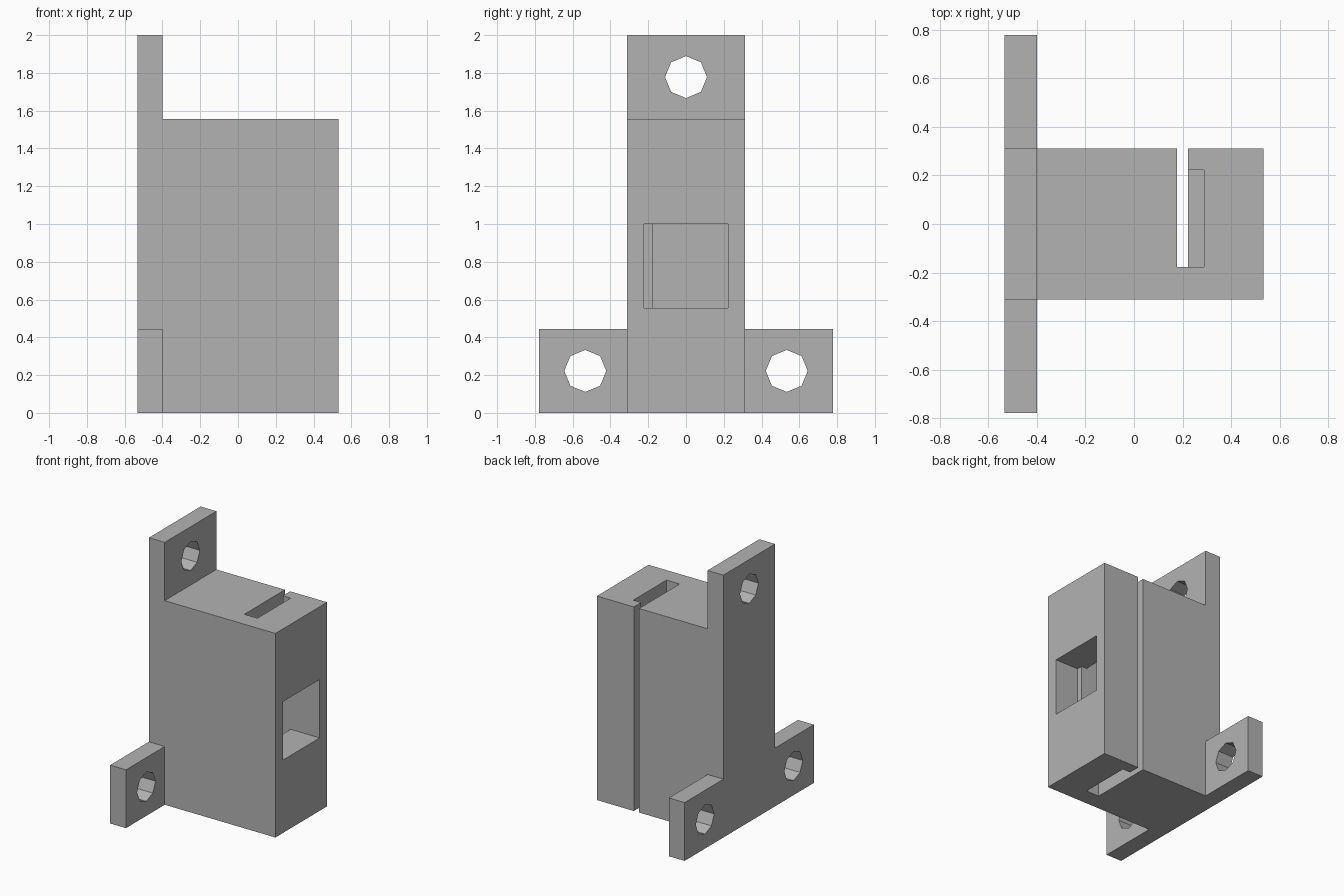
import bpy, bmesh, math
from mathutils import Matrix, Vector

old = bpy.data.objects.get("Cube")
if old:
    bpy.data.objects.remove(old, do_unlink=True)

S = 2 / 45  # one design step in scene units

grey = bpy.data.materials.new("plain grey")
grey.use_nodes = True
colour = (0.45, 0.45, 0.45, 1)
grey.diffuse_color = colour
grey.node_tree.nodes["Principled BSDF"].inputs["Base Color"].default_value = colour


def finish(name, bm):
    bmesh.ops.recalc_face_normals(bm, faces=bm.faces)
    bmesh.ops.scale(bm, vec=(S, S, S), verts=bm.verts)
    mesh = bpy.data.meshes.new(name)
    bm.to_mesh(mesh)
    bm.free()
    mesh.materials.append(grey)
    ob = bpy.data.objects.new(name, mesh)
    bpy.context.collection.objects.link(ob)
    return ob


def box(name, x, y, z):
    bm = bmesh.new()
    size = Vector((x[1] - x[0], y[1] - y[0], z[1] - z[0]))
    mid = Vector((sum(x), sum(y), sum(z))) / 2
    bmesh.ops.create_cube(bm, size=1, matrix=Matrix.Translation(mid) @ Matrix.Diagonal((*size, 1)))
    return finish(name, bm)


def hole(name, y, z):
    bm = bmesh.new()
    place = Matrix.Translation((-10.5, y, z)) @ Matrix.Rotation(math.pi / 2, 4, "Y")
    bmesh.ops.create_cone(bm, cap_ends=True, segments=8, radius1=2.5, radius2=2.5,
                          depth=5, matrix=place)
    return finish(name, bm)


def combine(target, tool, operation):
    mod = target.modifiers.new(tool.name, "BOOLEAN")
    mod.operation = operation
    mod.solver = "EXACT"
    mod.object = tool
    bpy.context.view_layer.objects.active = target
    bpy.ops.object.modifier_apply(modifier=mod.name)
    bpy.data.objects.remove(tool, do_unlink=True)


# T-shaped mounting plate, extruded from its outline
half = [(17.5, 0), (17.5, 10), (7, 10), (7, 45)]
outline = half + [(-y, z) for y, z in reversed(half)]
bm = bmesh.new()
face = bm.faces.new([bm.verts.new((-12, y, z)) for y, z in outline])
ext = bmesh.ops.extrude_face_region(bm, geom=[face])
bmesh.ops.translate(bm, vec=(3, 0, 0),
                    verts=[v for v in ext["geom"] if isinstance(v, bmesh.types.BMVert)])
bracket = finish("mounting_bracket", bm)

# Screw holes
for i, (y, z) in enumerate([(0, 40), (-12, 5), (12, 5)]):
    combine(bracket, hole(f"screw_hole_{i}", y, z), "DIFFERENCE")

# Housing block
combine(bracket, box("housing", (-10, 12), (-7, 7), (0, 35)), "UNION")

# Card slot, component channels above and below a ledge, sensor window
cuts = [
    box("card_slot", (4, 5), (-4, 8), (-1, 36)),
    box("upper_channel", (4, 6.5), (-4, 5), (8, 36)),
    box("lower_channel", (4, 6.5), (-4, 5), (-1, 6)),
    box("window_opening", (4, 8), (-4, 5), (12.5, 22.5)),
    box("window_recess", (7.5, 13), (-5, 5), (12.5, 22.5)),
]
for cut in cuts:
    combine(bracket, cut, "DIFFERENCE")

# Merge leftover seams on flat faces
bm = bmesh.new()
bm.from_mesh(bracket.data)
bmesh.ops.remove_doubles(bm, verts=bm.verts, dist=0.0001)
bmesh.ops.dissolve_limit(bm, angle_limit=0.01, verts=bm.verts, edges=bm.edges)
bm.to_mesh(bracket.data)
bm.free()
